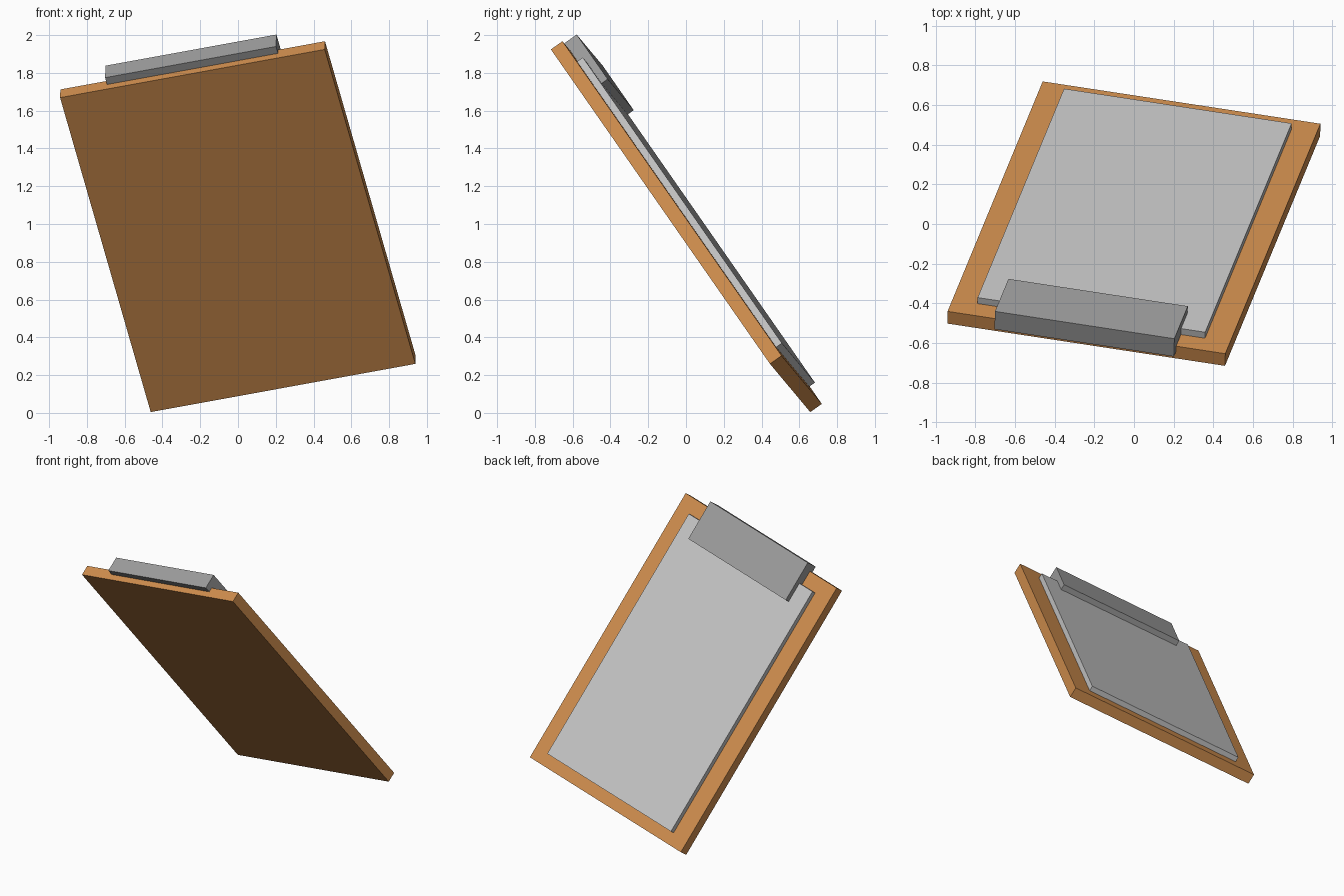
import bpy
from mathutils import Matrix, Vector

cube = bpy.data.objects.get("Cube")
if cube:
    bpy.data.objects.remove(cube, do_unlink=True)


def material(name, rgb):
    mat = bpy.data.materials.new(name)
    mat.use_nodes = True
    mat.diffuse_color = (*rgb, 1)
    mat.node_tree.nodes["Principled BSDF"].inputs["Base Color"].default_value = (*rgb, 1)
    return mat


wood = material("warm wood", (0.63, 0.27, 0.076))
paper = material("pale grey paper", (0.565, 0.565, 0.565))
metal = material("mid grey metal", (0.342, 0.342, 0.342))

# Tilted frame of the clipboard: across, along and out of the writing face
along = Vector((-0.48, -1.16, 1.665)).normalized()
across = Vector((-1.40, 0.215, -0.2575))
across = (across - along * across.dot(along)).normalized()
out = across.cross(along)
frame = Matrix((across, along, out)).transposed().to_4x4()
frame.translation = (0, 0.0325, 1.0075)  # centre of the board's writing face


def slab(name, width, y_range, z_range, mat):
    """Box centred across the board, given its extents along and out of it."""
    (y0, y1), (z0, z1) = y_range, z_range
    bpy.ops.mesh.primitive_cube_add(size=1)
    obj = bpy.context.object
    obj.name = name
    place = Matrix.Translation((0, (y0 + y1) / 2, (z0 + z1) / 2))
    size = Matrix.Diagonal((width, y1 - y0, z1 - z0, 1))
    obj.data.transform(place @ size)
    obj.matrix_world = frame
    obj.data.materials.append(mat)
    return obj


# Backing board, paper stack and the clip overhanging the top edge
slab("board", 1.44, (-1.0425, 1.0425), (-0.075, 0), wood)
slab("paper_stack", 1.18, (-0.957, 0.937), (0, 0.037), paper)
slab("clip", 0.93, (0.793, 1.088), (-0.033, 0.077), metal)
